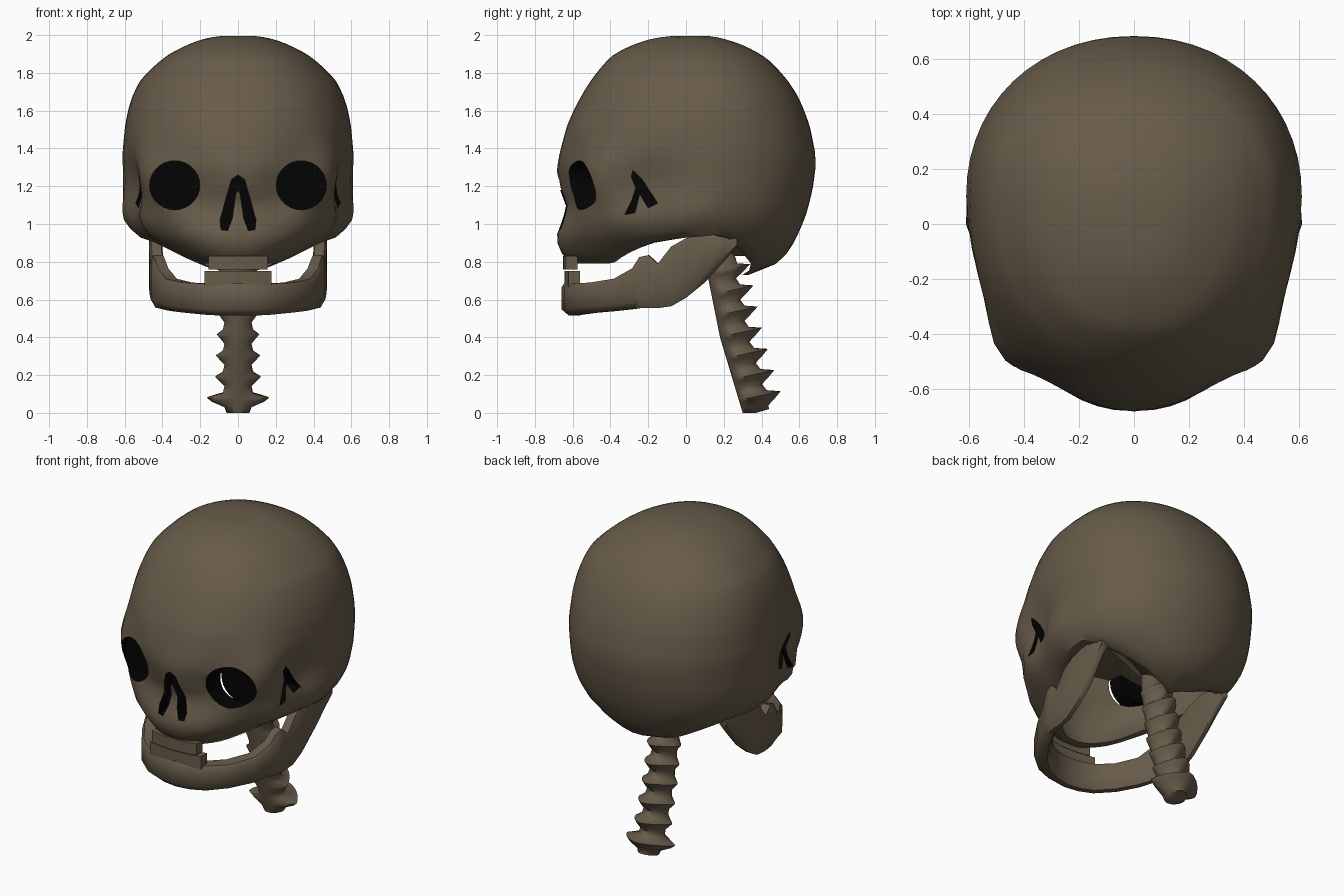
import bpy, bmesh, math
from mathutils import Vector

cube = bpy.data.objects.get("Cube")
if cube:
    bpy.data.objects.remove(cube)


def material(name, rgb):
    m = bpy.data.materials.new(name)
    m.use_nodes = True
    m.diffuse_color = (*rgb, 1)
    m.node_tree.nodes["Principled BSDF"].inputs["Base Color"].default_value = (*rgb, 1)
    return m


BONE = material("brown bone", (0.136, 0.105, 0.068))
HOLLOW = material("black hollow", (0.001, 0.001, 0.001))


def interp(table, v):
    """Linear lookup in rows of (key, value, ...)."""
    for a, b in zip(table, table[1:]):
        if v <= b[0]:
            f = max(0, (v - a[0]) / (b[0] - a[0]))
            return [p + (q - p) * f for p, q in zip(a[1:], b[1:])]
    return list(table[-1][1:])


def loft(name, rings, mats=(BONE,), index=0):
    """Closed skin over a list of equal rings, capped at both ends."""
    bm = bmesh.new()
    rows = [[bm.verts.new(p) for p in r] for r in rings]
    n = len(rows[0])
    for a, b in zip(rows, rows[1:]):
        for i in range(n):
            j = (i + 1) % n
            bm.faces.new((a[i], a[j], b[j], b[i]))
    bm.faces.new(rows[0])
    bm.faces.new(rows[-1])
    bmesh.ops.recalc_face_normals(bm, faces=bm.faces)
    for f in bm.faces:
        f.material_index = index
    me = bpy.data.meshes.new(name)
    bm.to_mesh(me)
    bm.free()
    ob = bpy.data.objects.new(name, me)
    bpy.context.collection.objects.link(ob)
    for m in mats:
        me.materials.append(m)
    return ob


def activate(ob):
    bpy.ops.object.select_all(action='DESELECT')
    ob.select_set(True)
    bpy.context.view_layer.objects.active = ob


def smooth(ob, angle=40):
    activate(ob)
    bpy.ops.object.shade_smooth_by_angle(angle=math.radians(angle))


def power(v, e):
    return math.copysign(abs(v) ** e, v)


# Skull outline: height, front y, back y, half width
OUTLINE = [(2.0, .04, .04, 0), (1.985, -.16, .18, .16), (1.94, -.3, .315, .285),
           (1.895, -.385, .4, .37), (1.857, -.425, .45, .42), (1.81, -.465, .495, .47),
           (1.757, -.505, .54, .52), (1.68, -.553, .59, .557), (1.61, -.59, .622, .58),
           (1.52, -.63, .655, .598), (1.37, -.67, .685, .612),
           (1.29, -.685, .685, .61), (1.18, -.67, .67, .605), (1.1, -.635, .65, .595),
           (1.03, -.65, .63, .575), (.94, -.685, .59, .52), (.86, -.675, .55, .4),
           (.79, -.6, .48, .3), (.73, -.58, .33, .22)]
PROFILE = [(math.sqrt(2 - r[0]), *r[1:]) for r in OUTLINE]
# Lower rim height by angle, from front to back
RIM = [(0, .79), (43, .79), (58, .85), (70, .90), (85, .93), (98, .945),
       (108, .91), (118, .86), (130, .81), (145, .77), (180, .73)]
# Dents and bulges: centre, radius, push sideways, push along y
BUMPS = [(Vector((.53, -.37, 1.0)), .1, .05, 0), (Vector((.54, -.2, 1.2)), .15, -.06, 0),
         (Vector((.57, 0, 1.02)), .13, .04, 0), (Vector((.47, -.42, 1.25)), .17, .03, -.03),
         (Vector((.2, -.62, 1.2)), .11, 0, .035), (Vector((.34, -.5, 1.07)), .1, 0, -.03),
         (Vector((.3, -.57, 1.34)), .1, 0, .02)]
SEG, LEVELS, MID = 56, 36, .1


def skull_point(k, t):
    ang = 2 * math.pi * k / SEG
    deg = math.degrees(min(ang, 2 * math.pi - ang))
    rim = interp(RIM, deg)[0]
    z = 2 - (2 - rim) * t ** 1.6
    front, back, width = interp(PROFILE, math.sqrt(2 - z))
    s, c = math.sin(ang), math.cos(ang)
    e = .91 if c > 0 else .95
    mid = MID + (.04 - MID) * max(0, (z - 1.8) / .2)
    reach = mid - front if c > 0 else back - mid
    p = Vector((width * power(s, e), mid - reach * power(c, e), z))
    sign = math.copysign(1, p.x)
    side = Vector((abs(p.x), p.y, z))
    for centre, radius, dx, dy in BUMPS:
        w = math.exp(-((side - centre).length / radius) ** 2)
        p.x += sign * dx * w
        p.y += dy * w
    return p


rings = [[skull_point(k, max(t / LEVELS, .03)) for k in range(SEG)] for t in range(LEVELS + 1)]
# Hollow underside, deepest behind the face
for scale, depth in ((.9, 0), (.85, .3), (.82, .65), (.78, 1), (.3, 1)):
    ring = []
    for k in range(SEG):
        p = skull_point(k, 1 - depth * (.15 + .1 * math.cos(2 * math.pi * k / SEG)))
        ring.append((p.x * scale, p.y * scale, p.z))
    rings.append(ring)
skull = loft("skull", rings, (BONE, HOLLOW))


def prism(name, outline, axis, start, end):
    def place(d, u, v):
        return (d, u, v) if axis == 'x' else (u, d, v)
    return loft(name, [[place(d, u, v) for u, v in outline] for d in (start, end)],
                (BONE, HOLLOW), 1)


# Eye, nose and temple openings
def cut(name, outline, axis, start, end):
    ob = prism(name, outline, axis, start, end)
    ob.hide_render = True
    mod = skull.modifiers.new(name, 'BOOLEAN')
    mod.operation, mod.solver, mod.object = 'DIFFERENCE', 'EXACT', ob
    mod.material_mode = 'TRANSFER'
    activate(skull)
    bpy.ops.object.modifier_apply(modifier=name)
    bpy.data.objects.remove(ob)


def eye_outline(side, rx, rz):
    turns = [a * math.pi / 14 for a in range(28)]
    return [(side * .335 + rx * math.cos(a), 1.205 + rz * math.sin(a)) for a in turns]


half_nose = [(.035, 1.235), (.065, 1.13), (.095, 1.02), (.09, .97), (.055, .965),
             (.03, 1.03), (.012, 1.16)]
nose = [(0, 1.26)] + half_nose + [(-u, v) for u, v in reversed(half_nose)]
nose.insert(8, (0, 1.18))
temple = [(-.28, 1.285), (-.235, 1.24), (-.15, 1.11), (-.2, 1.085), (-.245, 1.16),
          (-.27, 1.06), (-.325, 1.05), (-.285, 1.13), (-.265, 1.19), (-.29, 1.25)]
cut("nose_cutter", nose, 'y', -.9, -.575)
for s, side in ((1, "left"), (-1, "right")):
    cut("eye_cutter", eye_outline(s, .133, .13), 'y', -.9, -.45)
    cut("temple_cutter", temple, 'x', s * .46, s * .8)
    prism(side + "_eye_socket", eye_outline(s, .132, .129), 'y', -.455, -.36)
smooth(skull, 45)

# Lower jaw: outer x, y, bottom z, top z, thickness
JAW = [(0, -.66, .515, .685, .1), (.1, -.645, .515, .685, .1), (.2, -.61, .52, .685, .1),
       (.31, -.52, .53, .69, .1), (.395, -.39, .54, .71, .09), (.435, -.29, .55, .765, .08),
       (.452, -.25, .555, .825, .07), (.46, -.2, .555, .835, .07), (.463, -.15, .555, .79, .07),
       (.468, -.08, .565, .88, .07), (.472, 0, .61, .925, .07), (.472, .1, .69, .955, .07),
       (.47, .2, .8, .95, .06), (.47, .27, .88, .92, .05)]
path = [(-r[0], *r[1:]) for r in reversed(JAW[1:])] + JAW
rings = []
for i, (x, y, lo, hi, th) in enumerate(path):
    a, b = path[max(i - 1, 0)], path[min(i + 1, len(path) - 1)]
    inward = Vector((a[1] - b[1], b[0] - a[0], 0)).normalized()
    c = (hi - lo) * .2
    section = [(.4, lo), (0, lo + c), (0, hi - c * .6), (.15, hi), (.9, hi), (1, hi - c * .5),
               (.95, lo + c), (.75, lo)]
    rings.append([Vector((x, y, z)) + inward * th * d for d, z in section])
smooth(loft("lower_jaw", rings), 50)


# Tooth bands
def teeth(name, half, front, lo, hi):
    rings = []
    for i in range(9):
        x = half * (i / 4 - 1)
        y = front + .7 * x * x
        rings.append([(x, y, lo), (x, y, hi), (x, y + .06, hi), (x, y + .06, lo)])
    smooth(loft(name, rings), 30)


teeth("upper_teeth", .155, -.652, .758, .83)
teeth("lower_teeth", .178, -.643, .67, .75)

# Neck bones: one flared collar per vertebra, swept back and up at the tip
AXIS = [(0, .37), (.15, .325), (.4, .25), (.7, .19), (.86, .17)]
rings = []


def neck_ring(z, side, back, lift, e):
    yc = interp(AXIS, z)[0]
    ring = []
    for k in range(20):
        a = 2 * math.pi * k / 20
        s, c = power(math.sin(a), e), power(math.cos(a), e)
        y = yc - (.07 if c > 0 else back) * c
        ring.append((side * s, y, z + lift * max(0, -c)))
    rings.append(ring)


neck_ring(0, .06, .07, .02, 1)
for i in range(7):
    z = .03 + .112 * i
    side = .165 if i == 0 else .125 - .004 * i
    neck_ring(z, .072, .075, .01, 1)
    neck_ring(z + .03, side * .85, .125, .025, 1.25)
    neck_ring(z + .05, side, .155, .035, 1.4)
    neck_ring(z + .075, .08, .09, .015, 1.1)
neck_ring(.9, .07, .07, 0, 1)
smooth(loft("neck_bones", rings), 75)
